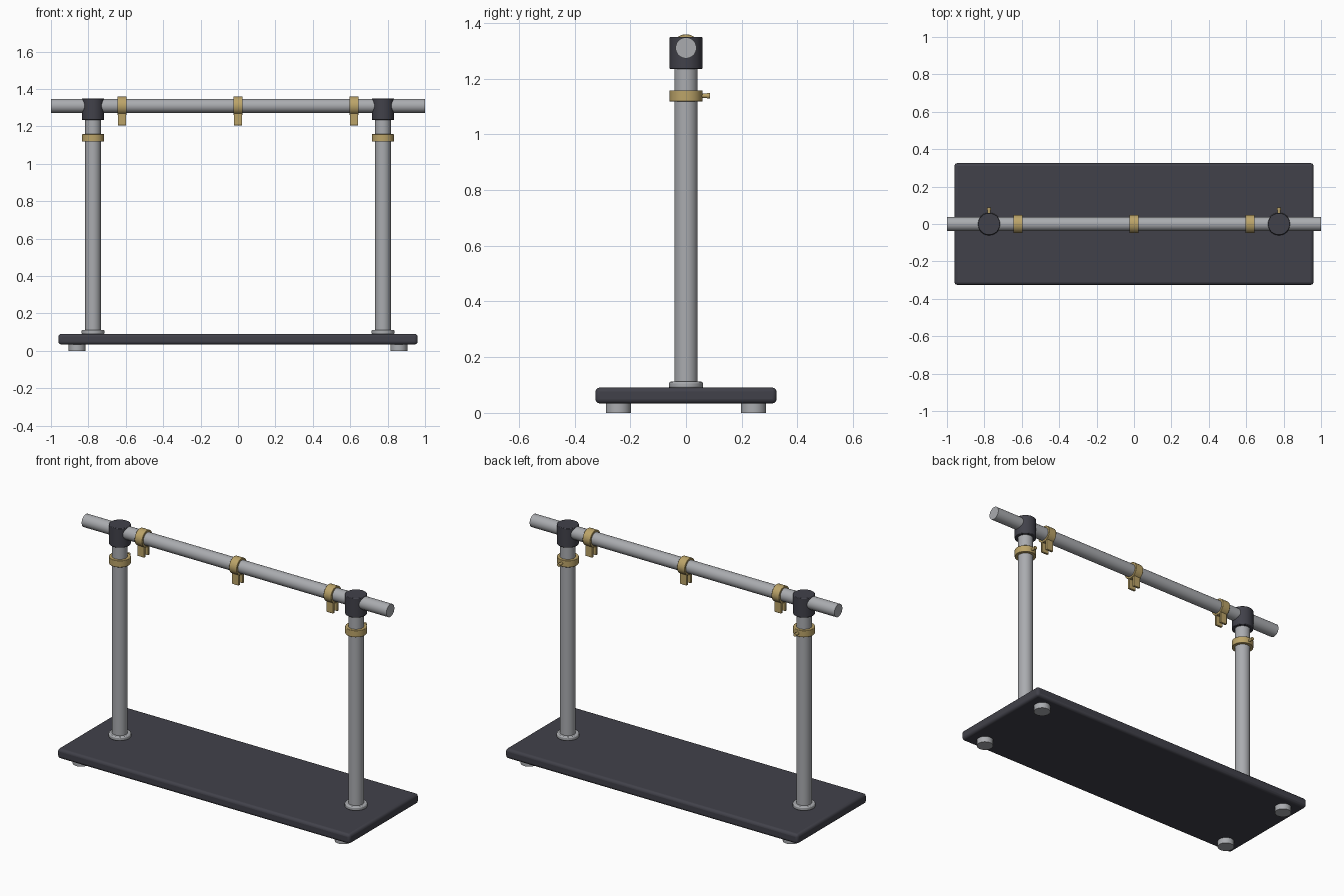
import bpy
from math import pi

cube = bpy.data.objects.get("Cube")
if cube:
    bpy.data.objects.remove(cube, do_unlink=True)


def material(name, rgb, rough=0.5):
    m = bpy.data.materials.new(name)
    m.use_nodes = True
    color = (*rgb, 1.0)
    m.diffuse_color = color
    bsdf = m.node_tree.nodes["Principled BSDF"]
    bsdf.inputs["Base Color"].default_value = color
    bsdf.inputs["Roughness"].default_value = rough
    return m


DARK = material("charcoal", (0.053, 0.053, 0.068))
STEEL = material("brushed_steel", (0.40, 0.41, 0.43))
BRASS = material("brass", (0.50, 0.37, 0.14))

TURN = {"x": (0, pi / 2, 0), "y": (pi / 2, 0, 0), "z": (0, 0, 0)}


def finish(name, mat, bevel, segments):
    ob = bpy.context.object
    ob.name = name
    ob.data.materials.append(mat)
    bpy.ops.object.transform_apply(location=False, rotation=True, scale=True)
    if bevel:
        mod = ob.modifiers.new("soft_edges", "BEVEL")
        mod.width = bevel
        mod.segments = segments
        mod.limit_method = "ANGLE"
    bpy.ops.object.shade_smooth_by_angle()
    return ob


def cylinder(name, mat, radius, length, center, axis="z", bevel=0, sides=32):
    bpy.ops.mesh.primitive_cylinder_add(vertices=sides, radius=radius, depth=length,
                                        location=center, rotation=TURN[axis])
    return finish(name, mat, bevel, 2)


def box(name, mat, size, center, bevel=0, segments=2):
    bpy.ops.mesh.primitive_cube_add(size=1, location=center)
    bpy.context.object.scale = size
    return finish(name, mat, bevel, segments)


RAIL_Z = 1.31

# Base slab and feet
box("base", DARK, (1.92, 0.65, 0.057), (0, 0, 0.0625), 0.015, 3)
for sx, side in ((-1, "right"), (1, "left")):
    for sy, end in ((-1, "front"), (1, "back")):
        cylinder(f"foot_{end}_{side}", STEEL, 0.045, 0.036, (sx * 0.86, sy * 0.243, 0.018))

# Uprights with flange, clamp, bolt and rail fitting
for sx, side in ((-1, "right"), (1, "left")):
    x = sx * 0.775
    cylinder(f"flange_{side}", STEEL, 0.061, 0.024, (x, 0, 0.1), bevel=0.006)
    cylinder(f"post_{side}", STEEL, 0.042, 1.16, (x, 0, 0.67))
    cylinder(f"post_clamp_{side}", BRASS, 0.059, 0.04, (x, 0, 1.138), bevel=0.002)
    cylinder(f"clamp_bolt_{side}", BRASS, 0.008, 0.04, (x, 0.067, 1.138), "y", sides=16)
    cylinder(f"bolt_head_{side}", BRASS, 0.010, 0.012, (x, 0.081, 1.138), "y", sides=16)
    cylinder(f"rail_fitting_{side}", DARK, 0.059, 0.115, (x, 0, 1.2915), bevel=0.003)

# Horizontal rail
cylinder("rail", STEEL, 0.0375, 2.0, (0, 0, RAIL_Z), "x")

# Rail clamps, each with two hanging lugs
for x, place in ((-0.62, "right"), (0, "middle"), (0.62, "left")):
    cylinder(f"rail_clamp_{place}", BRASS, 0.049, 0.05, (x, 0, RAIL_Z), "x", bevel=0.002)
    for sy, end in ((-1, "front"), (1, "back")):
        box(f"lug_{place}_{end}", BRASS, (0.044, 0.013, 0.07),
            (x, sy * 0.019, 1.24), 0.002)
